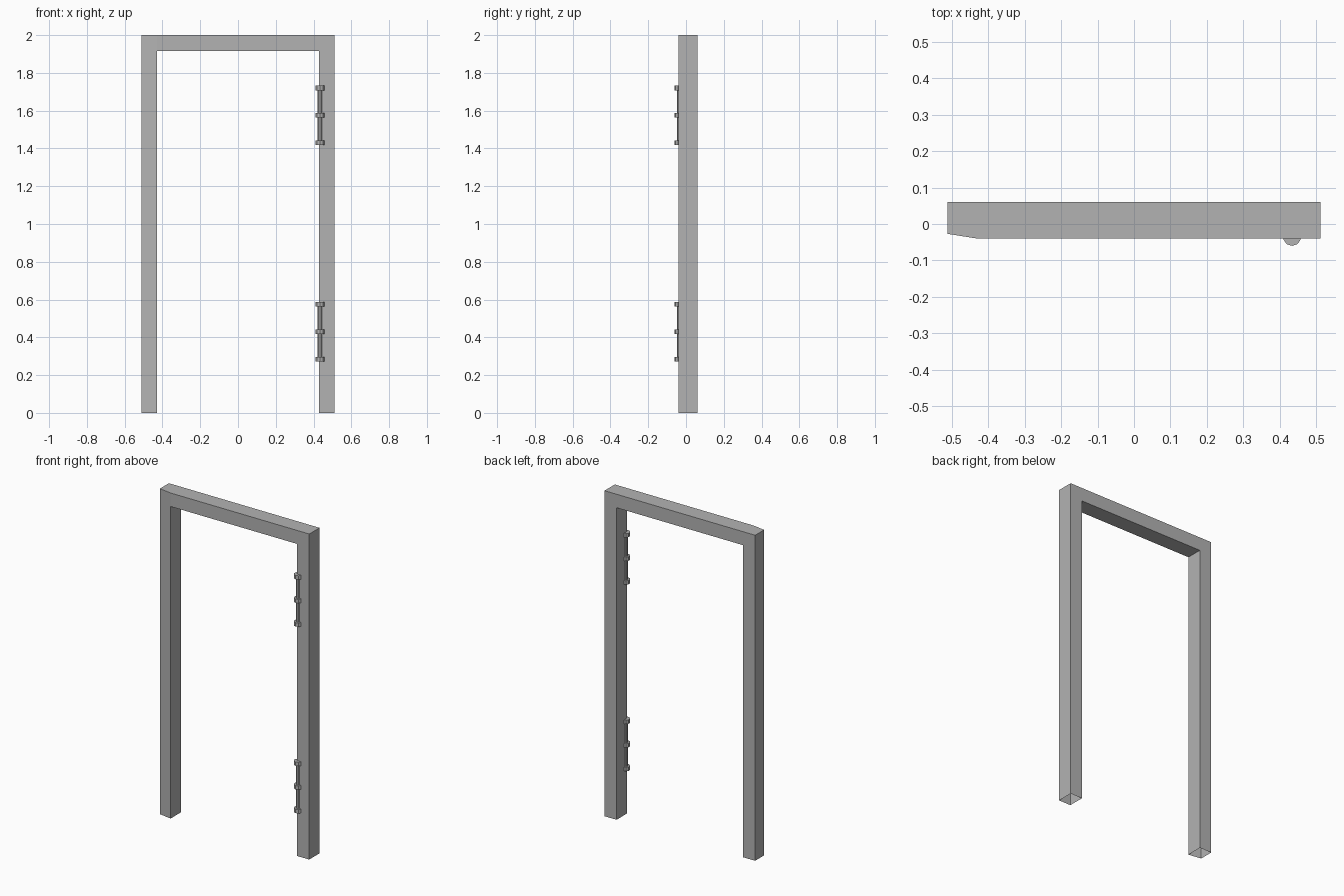
import bpy, bmesh
from mathutils import Matrix

if "Cube" in bpy.data.objects:
    bpy.data.objects.remove(bpy.data.objects["Cube"])

# Dark grey for every part
grey = bpy.data.materials.new("dark_grey")
grey.diffuse_color = (0.45, 0.45, 0.45, 1)
grey.use_nodes = True
grey.node_tree.nodes["Principled BSDF"].inputs["Base Color"].default_value = grey.diffuse_color


def finish(bm, name):
    bmesh.ops.recalc_face_normals(bm, faces=bm.faces)
    mesh = bpy.data.meshes.new(name)
    bm.to_mesh(mesh)
    bm.free()
    mesh.materials.append(grey)
    ob = bpy.data.objects.new(name, mesh)
    bpy.context.collection.objects.link(ob)
    return ob


# Door frame: arch outline extruded in depth, open under both posts
OUT, INN, TOP, LINTEL = 0.512, 0.43, 2.0, 1.917
FRONT, BACK = -0.04, 0.06
outline = [(-OUT, 0), (-OUT, TOP), (-INN, TOP), (OUT, TOP), (OUT, 0),
           (INN, 0), (INN, LINTEL), (-INN, LINTEL), (-INN, 0)]
panels = [(0, 1, 2, 7, 8), (2, 3, 6, 7), (3, 4, 5, 6)]
open_edges = {4, 8}

bm = bmesh.new()
# the outer front corner of the left post is set back slightly
front = [bm.verts.new((x, -0.027 if x == -OUT else FRONT, z)) for x, z in outline]
back = [bm.verts.new((x, BACK, z)) for x, z in outline]
for p in panels:
    bm.faces.new([front[i] for i in p])
    bm.faces.new([back[i] for i in reversed(p)])
n = len(outline)
for i in range(n):
    if i not in open_edges:
        j = (i + 1) % n
        bm.faces.new((front[i], back[i], back[j], front[j]))
finish(bm, "door_frame")


# Hinges: a thin pin carrying three wider knuckles
def hinge(name, z_mid):
    bm = bmesh.new()

    def drum(z, radius, height):
        bmesh.ops.create_cone(bm, cap_ends=True, segments=10, radius1=radius,
                              radius2=radius, depth=height,
                              matrix=Matrix.Translation((0.434, -0.035, z)))

    drum(z_mid, 0.013, 0.29)
    for dz in (-0.145, 0, 0.145):
        drum(z_mid + dz, 0.025, 0.024)
    finish(bm, name)


hinge("lower_hinge", 0.429)
hinge("upper_hinge", 1.575)
